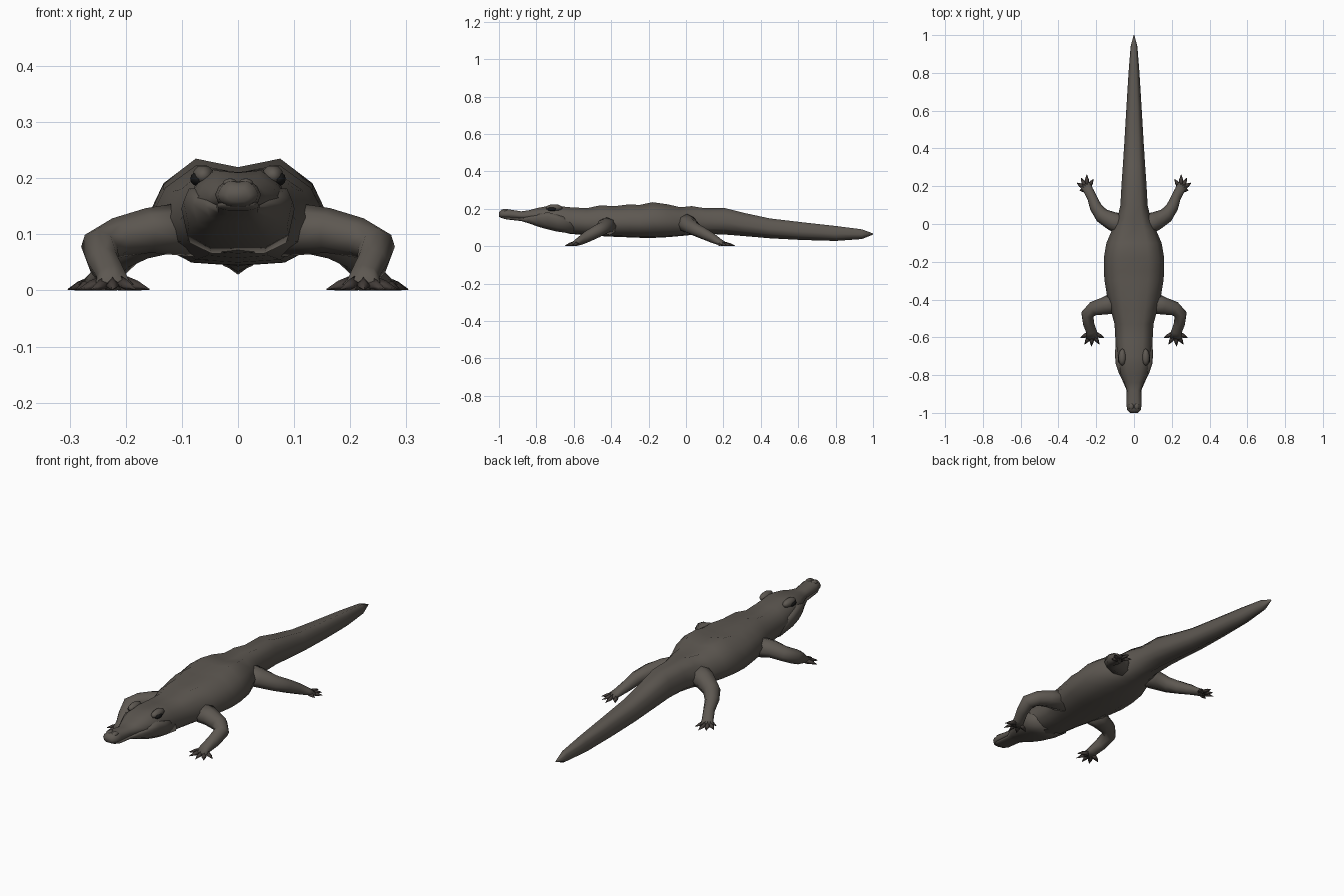
import bpy, bmesh
from mathutils import Vector


def material(name, rgb):
    m = bpy.data.materials.new(name)
    m.diffuse_color = (*rgb, 1)
    return m


HIDE = material("hide", (0.11, 0.097, 0.083))
DARK = material("eye_black", (0.01, 0.01, 0.01))
CLAW = material("claw", (0.055, 0.045, 0.04))


def finish(bm, name, mat, mirror=False):
    bmesh.ops.recalc_face_normals(bm, faces=bm.faces)
    me = bpy.data.meshes.new(name)
    bm.to_mesh(me)
    bm.free()
    me.materials.append(mat)
    for p in me.polygons:
        p.use_smooth = True
    ob = bpy.data.objects.new(name, me)
    bpy.context.collection.objects.link(ob)
    if mirror:
        ob.modifiers.new("mirror", 'MIRROR').use_bisect_axis[0] = False
        ob.modifiers["mirror"].use_mirror_merge = False
    return ob


def loft(bm, rings):
    loops = [[bm.verts.new(p) for p in r] for r in rings]
    n = len(loops[0])
    for a, b in zip(loops, loops[1:]):
        for i in range(n):
            j = (i + 1) % n
            bm.faces.new((a[i], a[j], b[j], b[i]))
    bm.faces.new(loops[0])
    bm.faces.new(loops[-1])


def ring(y, half):
    # half: (x, z) outline from top centre to bottom centre
    pts = half + [(-x, z) for x, z in half[-2:0:-1]]
    return [(x, y, z) for x, z in pts]


def body_ring(y, w, t, b):
    h = t - b
    dip = 0.08 * h if -0.6 < y < 0.1 else 0.04 * h
    keel = 0.14 * h if y > 0.15 else 0.03 * h
    return ring(y, [(0, t - dip), (0.47 * w, t), (0.83 * w, b + 0.77 * h),
                    (w, b + 0.47 * h), (0.88 * w, b + 0.2 * h),
                    (0.52 * w, b + keel), (0, b)])


# Body: upper snout, skull, trunk and tail (y, half width, top z, bottom z)
BODY = [(-1, .02, .182, .158), (-.985, .036, .195, .15), (-.95, .041, .197, .148),
        (-.88, .038, .186, .143), (-.84, .052, .192, .14), (-.79, .074, .205, .13),
        (-.74, .087, .214, .11), (-.70, .093, .216, .085), (-.62, .098, .208, .066),
        (-.53, .103, .203, .058), (-.46, .122, .218, .054), (-.38, .143, .214, .05),
        (-.30, .156, .224, .047), (-.25, .16, .22, .045), (-.18, .16, .235, .044),
        (-.10, .146, .224, .048), (-.03, .116, .208, .054), (.03, .088, .214, .06),
        (.10, .072, .203, .066), (.21, .066, .203, .062), (.31, .059, .178, .054),
        (.45, .05, .148, .042), (.62, .04, .128, .033), (.80, .029, .108, .028),
        (.94, .018, .09, .038), (1, .002, .068, .062)]
bm = bmesh.new()
loft(bm, [body_ring(*r) for r in BODY])
finish(bm, "body", HIDE)

# Lower jaw: rim rises to the cheek corner
JAW = [(-.985, .026, .156, .15), (-.96, .038, .156, .143), (-.88, .039, .15, .134),
       (-.84, .056, .158, .122), (-.79, .08, .17, .104), (-.74, .097, .182, .09),
       (-.69, .101, .168, .078), (-.60, .095, .14, .066)]
bm = bmesh.new()
loft(bm, [ring(y, [(0, t - .004), (w * .9, t), (w, t - .25 * (t - b)),
                   (w * .9, b + .25 * (t - b)), (w * .5, b), (0, b)])
          for y, w, t, b in JAW])
finish(bm, "lower_jaw", HIDE)


def ellipsoid(name, loc, size, mat):
    bm = bmesh.new()
    bmesh.ops.create_uvsphere(bm, u_segments=10, v_segments=6, radius=1)
    for v in bm.verts:
        v.co = Vector(loc) + Vector(a * b for a, b in zip(v.co, size))
    finish(bm, name, mat, True)


# Brows and eyes, nostril hump
ellipsoid("brow", (.062, -.705, .205), (.02, .045, .019), HIDE)
ellipsoid("eye", (.071, -.715, .199), (.015, .026, .013), DARK)
ellipsoid("nostril", (.014, -.965, .19), (.014, .02, .01), HIDE)


def tube(bm, path, n=8):
    # path entries: x, y, z, half width, half height; feet stay above ground
    pts = [Vector(p[:3]) for p in path]
    rings = []
    cs = [(1, 0), (.7, .7), (0, 1), (-.7, .7), (-1, 0), (-.7, -.7), (0, -1), (.7, -.7)]
    cs = cs if n == 8 else cs[::2]
    for i, p in enumerate(pts):
        t = (pts[min(i + 1, len(pts) - 1)] - pts[max(i - 1, 0)]).normalized()
        side = t.cross(Vector((0, 0, 1))).normalized()
        up = side.cross(t)
        r = [p + side * c * path[i][3] + up * s * path[i][4] for c, s in cs]
        rings.append([(v.x, v.y, max(v.z, 0)) for v in r])
    loft(bm, rings)


def leg(name, path, root, tips):
    bm = bmesh.new()
    tube(bm, path)
    finish(bm, name + "_leg", HIDE, True)
    bm = bmesh.new()
    for tip in tips:
        a, b = Vector(root), Vector((*tip, .002))
        base = a.lerp(b, .25)
        tube(bm, [(*base, .013, .014), (*a.lerp(b, .65), .011, .01), (*b, .001, .001)], 4)
    finish(bm, name + "_toes", CLAW, True)


# Front legs bend forward, hind legs reach backward
leg("front",
    [(.08, -.41, .11, .06, .05), (.16, -.435, .107, .046, .04), (.215, -.448, .094, .038, .036),
     (.247, -.478, .078, .034, .034), (.24, -.53, .05, .029, .03),
     (.225, -.57, .026, .028, .022), (.219, -.605, .01, .035, .012)],
    (.222, -.575, .018),
    [(.158, -.602), (.183, -.638), (.225, -.648), (.262, -.638), (.284, -.602)])
leg("hind",
    [(.04, -.01, .13, .06, .055), (.115, .015, .113, .05, .045), (.17, .045, .092, .04, .037),
     (.203, .09, .07, .032, .032), (.222, .14, .044, .026, .026),
     (.243, .18, .022, .026, .018), (.258, .207, .01, .03, .01)],
    (.248, .183, .014),
    [(.215, .238), (.25, .262), (.28, .244), (.303, .218), (.288, .178)])
